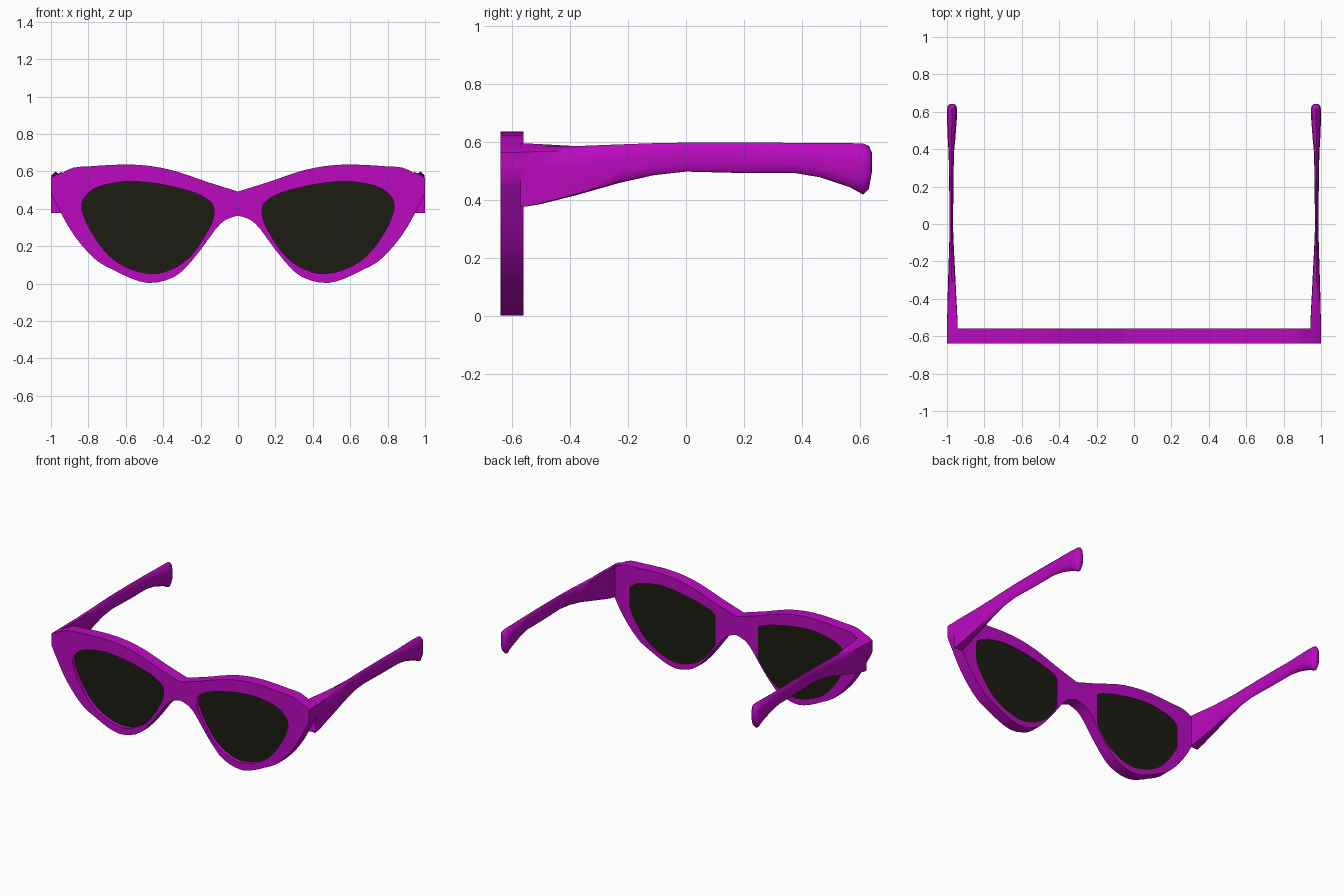
import bpy, bmesh
from mathutils import Vector
from math import radians

if "Cube" in bpy.data.objects:
    bpy.data.objects.remove(bpy.data.objects["Cube"])

FRONT, BACK, LENS_FRONT = -0.64, -0.56, -0.612


def material(name, rgb):
    m = bpy.data.materials.new(name)
    m.diffuse_color = (*rgb, 1)
    m.use_nodes = True
    m.node_tree.nodes["Principled BSDF"].inputs["Base Color"].default_value = m.diffuse_color
    return m


def spline(pts, steps, closed):
    """Catmull-Rom curve through 2D points."""
    p = [Vector(q) for q in pts]
    n, out = len(p), []
    get = (lambda i: p[i % n]) if closed else (lambda i: p[max(0, min(n - 1, i))])
    for i in range(n if closed else n - 1):
        a, b, c, d = (get(i + k) for k in (-1, 0, 1, 2))
        for s in range(steps):
            t = s / steps
            out.append(0.5 * (2 * b + (c - a) * t + (2 * a - 5 * b + 4 * c - d) * t * t
                              + (3 * b - a - 3 * c + d) * t ** 3))
    if not closed:
        out.append(p[-1].copy())
    return out


def ring(bm, pts, y):
    return [bm.verts.new((p[0], y, p[1])) for p in pts]


def bridge(bm, a, b, closed=True):
    n = len(a)
    for i in range(n if closed else n - 1):
        j = (i + 1) % n
        bm.faces.new((a[i], a[j], b[j], b[i]))


def loop_edges(bm, r):
    return [bm.edges.get((r[i - 1], r[i])) or bm.edges.new((r[i - 1], r[i]))
            for i in range(len(r))]


def finish(bm, name, mat, angle=35):
    """Make a smooth-by-angle object mirrored across x = 0."""
    bmesh.ops.recalc_face_normals(bm, faces=bm.faces)
    me = bpy.data.meshes.new(name)
    bm.to_mesh(me)
    bm.free()
    me.materials.append(mat)
    me.shade_smooth()
    me.set_sharp_from_angle(angle=radians(angle))
    ob = bpy.data.objects.new(name, me)
    bpy.context.collection.objects.link(ob)
    ob.modifiers.new("Mirror", 'MIRROR').merge_threshold = 0.0005
    return ob


purple = material("purple_plastic", (0.5, 0.003, 0.53))
dark = material("dark_lens", (0.012, 0.012, 0.007))

# Half outline of the cat-eye front, and its lens opening
outline = [(0, .492), (.17, .545), (.33, .60), (.465, .628), (.61, .637), (.79, .627),
           (.88, .62), (.94, .592), (1, .565), (1, .487), (.96, .406), (.91, .31),
           (.84, .21), (.75, .118), (.66, .07), (.57, .027), (.48, .003), (.385, .018),
           (.30, .064), (.20, .18), (.12, .29), (.065, .342), (0, .363)]
hole = [(.13, .40), (.15, .44), (.23, .485), (.36, .52), (.48, .54), (.60, .546),
        (.74, .52), (.81, .475), (.835, .42), (.82, .35), (.765, .245), (.685, .145),
        (.58, .08), (.46, .053), (.36, .075), (.26, .14), (.18, .25), (.135, .34)]
outer = [(min(p.x, 1), max(p.y, 0)) for p in spline(outline, 2, False)]
inner = spline(hole, 3, True)
# The opening flares slightly to the back, with straight upright sides
inner_back = [(min(.83, max(.165, .48 + (p.x - .48) * 1.05)), .30 + (p.y - .30) * 1.04)
              for p in inner]

# Front frame
bm = bmesh.new()
of, ob_ = ring(bm, outer, FRONT), ring(bm, outer, BACK)
hf, hm, hb = ring(bm, inner, FRONT), ring(bm, inner, LENS_FRONT), ring(bm, inner_back, BACK)
bridge(bm, of, ob_, closed=False)
bridge(bm, hf, hm)
bridge(bm, hm, hb)
for o, h in ((of, hf), (ob_, hb)):
    bmesh.ops.triangle_fill(bm, use_beauty=True, use_dissolve=False,
                            edges=loop_edges(bm, o) + loop_edges(bm, h))
finish(bm, "front_frame", purple)

# Lenses
bm = bmesh.new()
a, b = ring(bm, inner, LENS_FRONT), ring(bm, inner_back, BACK - .002)
bridge(bm, a, b)
bm.faces.new(a)
bm.faces.new(b)
finish(bm, "lenses", dark)

# Temples: sections of y, bottom z, top z, inner x, outer x
stations = [(-.57, .376, .597, .942, 1.0), (-.505, .386, .597, .944, .999),
            (-.37, .42, .594, .951, .996), (-.23, .46, .595, .958, .992),
            (-.11, .487, .597, .964, .988), (0, .499, .599, .968, .986),
            (.2, .494, .60, .965, .988), (.375, .494, .598, .963, .991),
            (.46, .48, .597, .955, .996), (.565, .445, .597, .947, 1.0),
            (.61, .42, .596, .945, 1.0), (.63, .44, .588, .949, .996),
            (.641, .50, .565, .96, .985)]
box = [(0, 0), (.5, 0), (1, 0), (1, .3), (1, .6), (1, .86), (.5, .93), (0, 1), (0, .6), (0, .3)]
soft = [(.2, .06), (.5, 0), (.8, .06), (1, .3), (1, .6), (.93, .88), (.5, 1), (.1, .9),
        (0, .6), (0, .3)]
bm = bmesh.new()
rings = []
for y, z0, z1, x0, x1 in stations:
    t = min(1, (y + .57) / .45)
    sec = [Vector(p).lerp(Vector(q), t) for p, q in zip(box, soft)]
    rings.append(ring(bm, [(x0 + (x1 - x0) * s.x, z0 + (z1 - z0) * s.y) for s in sec], y))
for a, b in zip(rings, rings[1:]):
    bridge(bm, a, b)
bm.faces.new(rings[0])
bm.faces.new(rings[-1])
finish(bm, "temples", purple, 50)
